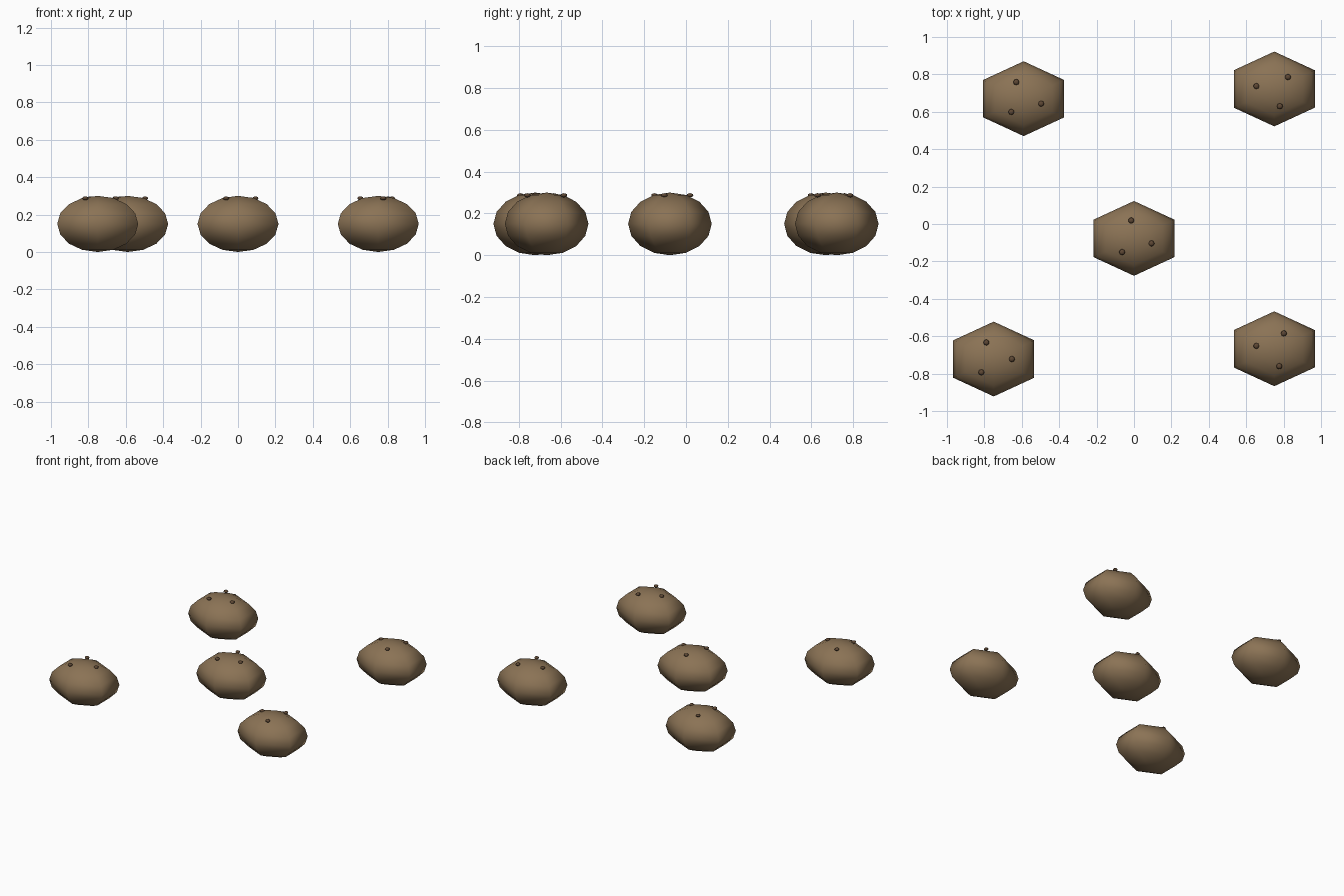
import bpy
import math

cube = bpy.data.objects.get("Cube")
if cube:
    bpy.data.objects.remove(cube, do_unlink=True)


def make_material(name, colour):
    mat = bpy.data.materials.new(name)
    mat.use_nodes = True
    mat.diffuse_color = (*colour, 1)
    bsdf = mat.node_tree.nodes["Principled BSDF"]
    bsdf.inputs["Base Color"].default_value = (*colour, 1)
    bsdf.inputs["Roughness"].default_value = 0.9
    return mat


SKIN = make_material("earthy brown skin", (0.258, 0.171, 0.091))
EYE = make_material("dark brown eye", (0.11, 0.063, 0.034))


def ellipsoid(name, location, radii, segments, rings, mat):
    bpy.ops.mesh.primitive_uv_sphere_add(
        segments=segments, ring_count=rings, radius=1, location=location)
    obj = bpy.context.object
    obj.name = name
    obj.scale = radii
    bpy.ops.object.transform_apply(location=False, rotation=False, scale=True)
    bpy.ops.object.shade_smooth()
    obj.data.materials.append(mat)
    return obj


RADIUS = 0.25
HEIGHT = 0.15

# Each potato: centre on the ground, then the directions of its eyes in degrees
POTATOES = {
    "potato_middle": (0, -0.077, (99, -16, 229)),
    "potato_front_left": (0.75, -0.667, (58, 171, -74)),
    "potato_front_right": (-0.75, -0.722, (114, 0, 227)),
    "potato_back_left": (0.75, 0.722, (41, 171, -72)),
    "potato_back_right": (-0.59, 0.67, (114, -16, 227)),
}

for name, (x, y, directions) in POTATOES.items():
    # Six-sided lumpy body
    body = ellipsoid(name, (x, y, HEIGHT),
                     (RADIUS, RADIUS * 0.8, HEIGHT), 6, 8, SKIN)
    # Small flattened eyes on the upper skin
    for number, degrees in enumerate(directions, 1):
        angle = math.radians(degrees)
        place = (x + 0.097 * math.cos(angle),
                 y + 0.097 * math.sin(angle), 0.287)
        eye = ellipsoid(f"{name}_eye_{number}", place,
                        (0.016, 0.016, 0.01), 8, 6, EYE)
        eye.parent = body
        eye.matrix_parent_inverse.translation = (-x, -y, -HEIGHT)
